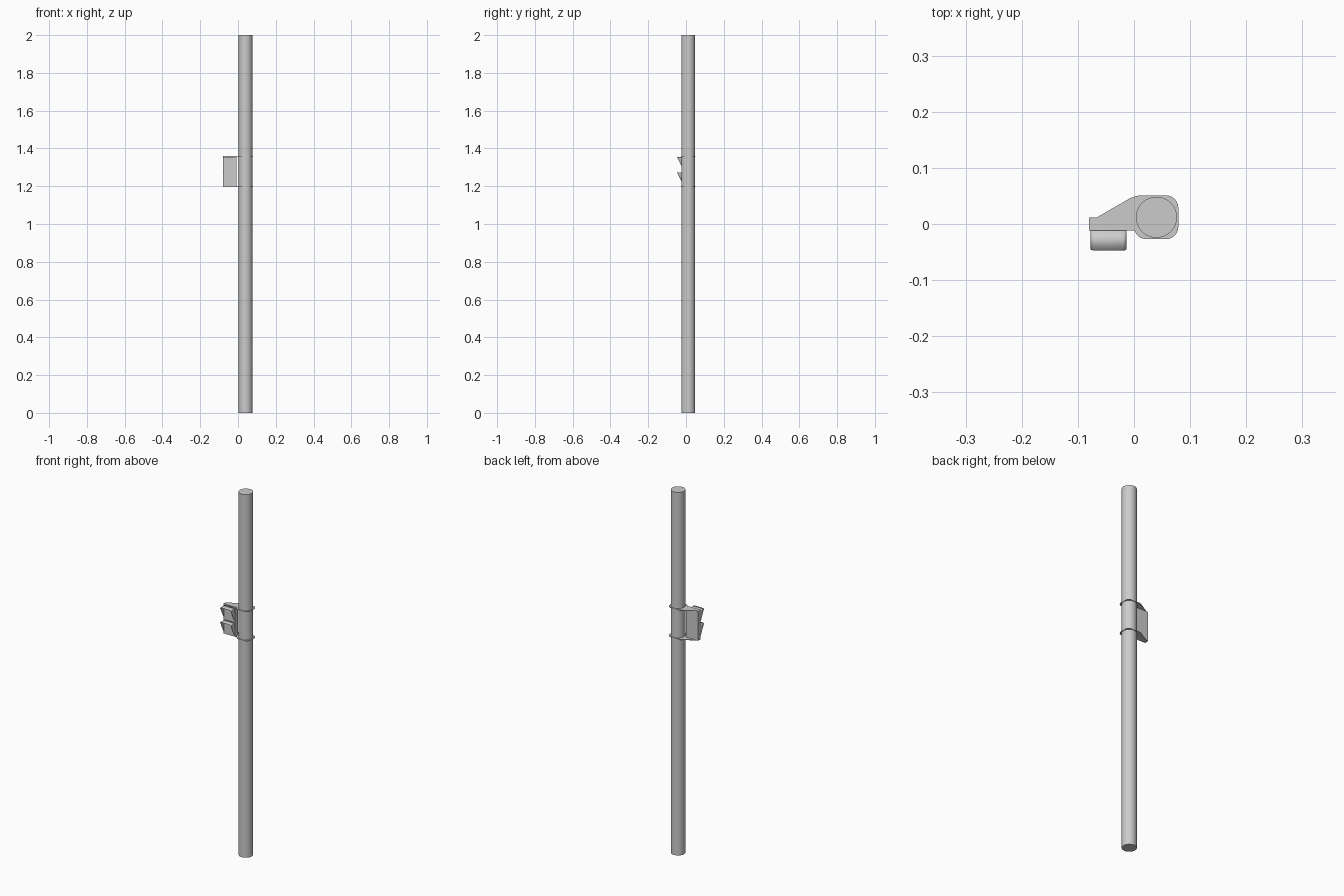
import bpy, bmesh, math

if "Cube" in bpy.data.objects:
    bpy.data.objects.remove(bpy.data.objects["Cube"])


def add_object(name, bm):
    bmesh.ops.recalc_face_normals(bm, faces=bm.faces)
    mesh = bpy.data.meshes.new(name)
    bm.to_mesh(mesh)
    bm.free()
    ob = bpy.data.objects.new(name, mesh)
    bpy.context.collection.objects.link(ob)
    return ob


def smooth(ob):
    bpy.ops.object.select_all(action='DESELECT')
    ob.select_set(True)
    bpy.context.view_layer.objects.active = ob
    bpy.ops.object.shade_smooth_by_angle(angle=math.radians(35))


def arc(cx, cy, r, a0, a1, n=6):
    return [(cx + r * math.cos(math.radians(a0 + (a1 - a0) * i / n)),
             cy + r * math.sin(math.radians(a0 + (a1 - a0) * i / n)))
            for i in range(n + 1)]


def extruded(name, outline, z0, z1):
    bm = bmesh.new()
    face = bm.faces.new([bm.verts.new((x, y, z0)) for x, y in outline])
    ext = bmesh.ops.extrude_face_region(bm, geom=[face])
    for v in ext['geom']:
        if isinstance(v, bmesh.types.BMVert):
            v.co.z = z1
    ob = add_object(name, bm)
    smooth(ob)
    return ob


# Tall round pole
bpy.ops.mesh.primitive_cylinder_add(vertices=48, radius=0.0365, depth=2,
                                    location=(0.04, 0.012, 1))
pole = bpy.context.object
pole.name = "pole"
smooth(pole)

# Signal housing beside the pole
extruded("signal_housing",
         [(-0.08, -0.0115), (-0.009, -0.0115), (-0.009, 0.0115), (-0.08, 0.0115)],
         1.199, 1.358)

# Bracket plates clamped round the pole, above and below the housing
plate = ([(-0.08, -0.0115), (0.0, -0.0115)]
         + arc(0.022, -0.005, 0.022, 195, 270)
         + arc(0.057, -0.005, 0.022, 270, 360)
         + arc(0.057, 0.029, 0.022, 0, 90)
         + arc(0.015, 0.001, 0.05, 90, 120)
         + [(-0.08, 0.004)])
for name, z in (("lower_bracket", 1.196), ("upper_bracket", 1.357)):
    extruded(name, plate, z, z + 0.003)

# Sun hoods: a bent sheet over the top and sides, tapering back to the housing
for name, top in (("upper_hood", 1.353), ("lower_hood", 1.273)):
    low, r = top - 0.07, 0.006
    path = ([(-0.0135, low)]
            + arc(-0.0135 - r, top - r, r, 0, 90, 4)
            + arc(-0.077 + r, top - r, r, 90, 180, 4)
            + [(-0.077, low)])
    bm = bmesh.new()
    rows = []
    for x, z in path:
        reach = 0.035 * (z - low) / (top - low)
        rows.append((bm.verts.new((x, -0.0112, z)),
                     bm.verts.new((x, -0.0122 - reach, z))))
    for a, b in zip(rows, rows[1:]):
        bm.faces.new((a[0], b[0], b[1], a[1]))
    hood = add_object(name, bm)
    smooth(hood)
    sheet = hood.modifiers.new("sheet", 'SOLIDIFY')
    sheet.thickness = 0.001
    sheet.offset = 0
